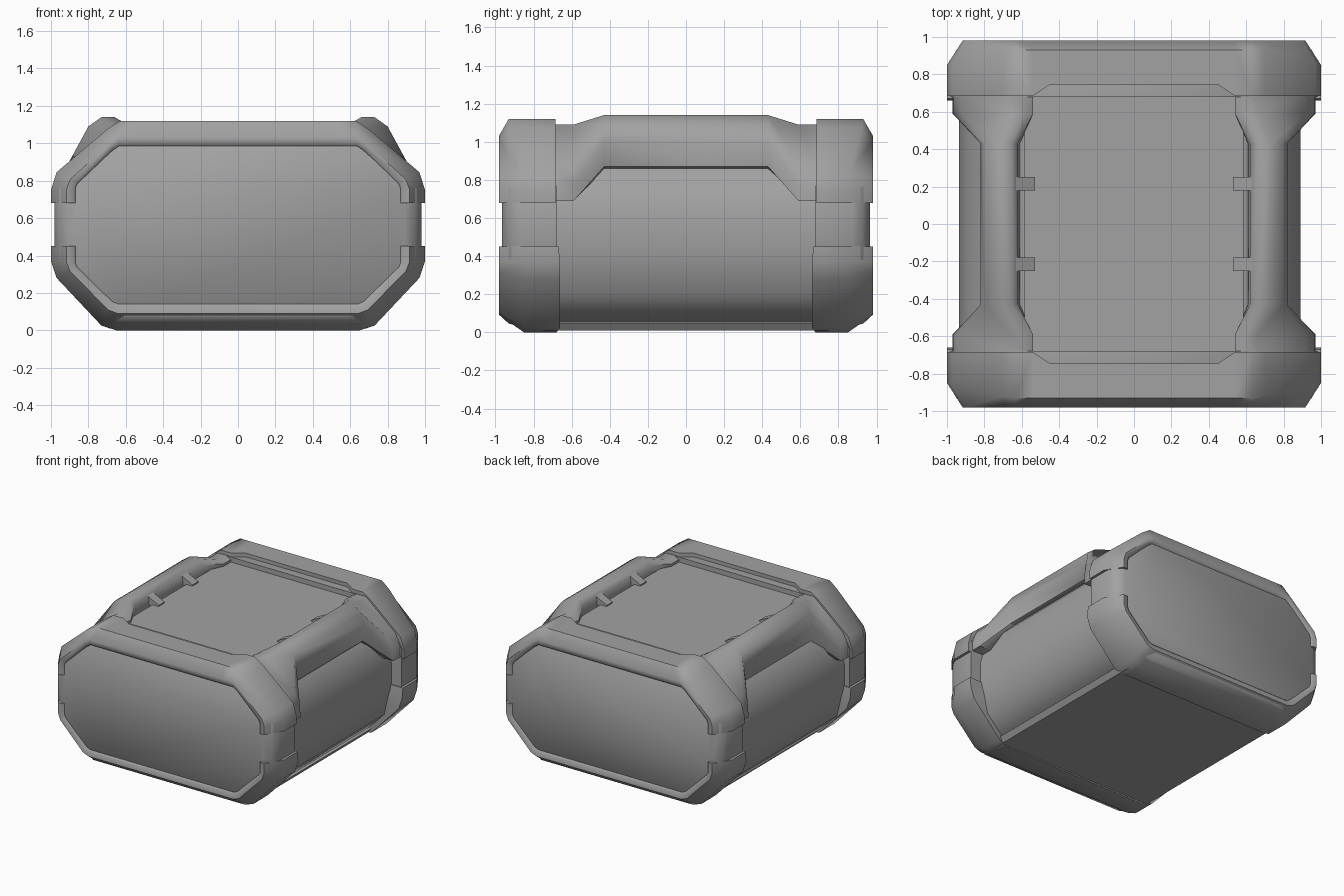
import bpy, bmesh, math
from mathutils import Vector

cube = bpy.data.objects.get("Cube")
if cube:
    bpy.data.objects.remove(cube, do_unlink=True)

grey = bpy.data.materials.new("plain_grey")
grey.use_nodes = True
colour = (0.36, 0.36, 0.36, 1)
grey.diffuse_color = colour
grey.node_tree.nodes["Principled BSDF"].inputs["Base Color"].default_value = colour


def loft(name, rings, angle=50):
    """Skin closed rings of equal length and cap both ends."""
    bm = bmesh.new()
    loops = [[bm.verts.new(p) for p in ring] for ring in rings]
    n = len(loops[0])
    for a, b in zip(loops, loops[1:]):
        for i in range(n):
            j = (i + 1) % n
            bm.faces.new((a[i], a[j], b[j], b[i]))
    bm.faces.new(loops[0])
    bm.faces.new(loops[-1])
    bmesh.ops.recalc_face_normals(bm, faces=bm.faces)
    mesh = bpy.data.meshes.new(name)
    bm.to_mesh(mesh)
    bm.free()
    ob = bpy.data.objects.new(name, mesh)
    bpy.context.collection.objects.link(ob)
    mesh.materials.append(grey)
    bpy.ops.object.select_all(action='DESELECT')
    ob.select_set(True)
    bpy.context.view_layer.objects.active = ob
    bpy.ops.object.shade_smooth_by_angle(angle=math.radians(angle))
    return ob


def extrude(name, profile, y0, y1, angle=50):
    return loft(name, [[(x, y, z) for x, z in profile] for y in (y0, y1)], angle)


def mirror(points):
    """Half outline from right to centre, continued on the left."""
    return points + [(-p[0], *p[1:]) for p in reversed(points)]


def guard(name, half, side):
    """Protective bar swept round part of an end face."""
    rings = []
    # station: outer x, outer z, inner x, inner z, back depth, shoulder depth
    stations = [(1, s) for s in half] + [(-1, s) for s in reversed(half)]
    for sx, (ox, oz, ix, iz, back, shoulder) in stations:
        section = [(0, back), (0, shoulder), (0.6, 0.98), (0.85, 0.977),
                   (1, 0.955), (1, back)]
        rings.append([(sx * (ox + (ix - ox) * t), side * y, oz + (iz - oz) * t)
                      for t, y in section])
    loft(name, rings, 55)


# Main barrel with softly curved sides, slightly wider on the right
flank = [(0.71, 0.05), (0.86, 0.20), (0.91, 0.42), (0.91, 0.62),
         (0.86, 0.80), (0.74, 0.92), (0.59, 1.0)]
barrel = [(x * 0.978, z) for x, z in flank]
barrel += [(-x * 1.027, z) for x, z in reversed(flank)]
extrude("body", barrel, -0.75, 0.75)

# Top panel and floor plate
extrude("top_panel", mirror([(0.585, 0.95), (0.585, 1.05)]), -0.78, 0.78)
extrude("floor_plate", mirror([(0.69, 0.01), (0.72, 0.05), (0.65, 0.08)]), -0.75, 0.75, 20)

# Ends: solid face plus upper and lower guards
end_outline = mirror([(0.66, 0.03), (0.94, 0.30), (0.98, 0.38), (0.98, 0.76),
                      (0.94, 0.83), (0.62, 1.09)])
upper = [(1.0, 0.68, 0.86, 0.68, 0.685, 0.85), (1.0, 0.75, 0.86, 0.76, 0.685, 0.85),
         (0.97, 0.845, 0.85, 0.78, 0.685, 0.86), (0.70, 1.075, 0.67, 0.955, 0.685, 0.92),
         (0.63, 1.12, 0.64, 0.975, 0.685, 0.93), (0.54, 1.12, 0.54, 0.975, 0.685, 0.93),
         (0.45, 1.12, 0.45, 0.975, 0.745, 0.93)]
lower = [(1.0, 0.45, 0.86, 0.45, 0.67, 0.85), (1.0, 0.37, 0.86, 0.36, 0.66, 0.85),
         (0.97, 0.28, 0.85, 0.34, 0.66, 0.85), (0.73, 0.025, 0.67, 0.165, 0.66, 0.85),
         (0.65, 0.0, 0.64, 0.15, 0.68, 0.85)]

for side, label in ((-1, "front"), (1, "back")):
    rings = []
    for y, k in ((0.68, 1), (0.87, 1), (0.93, 0.97), (0.965, 0.91)):
        rings.append([(x * k, side * y, 0.56 + (z - 0.56) * k) for x, z in end_outline])
    loft(label + "_end", rings)
    guard(label + "_upper_guard", upper, side)
    guard(label + "_lower_guard", lower, side)

# Side handles: slim grip flaring into broad shoulders
grip = [(0.61, 1.0), (0.62, 1.10), (0.66, 1.14), (0.73, 1.14),
        (0.80, 1.09), (0.82, 1.0), (0.81, 0.87), (0.76, 0.85), (0.68, 0.88)]
shoulder = [(0.54, 0.97), (0.54, 1.07), (0.58, 1.09), (0.66, 1.09),
            (0.92, 0.87), (0.965, 0.78), (0.97, 0.69), (0.85, 0.69), (0.70, 0.80)]
for sx, label in ((1, "left"), (-1, "right")):
    rings = []
    for y, outline in ((-0.70, shoulder), (-0.59, shoulder), (-0.43, grip),
                       (0.43, grip), (0.59, shoulder), (0.70, shoulder)):
        rings.append([(sx * x, y, z) for x, z in outline])
    loft(label + "_handle", rings, 45)
    # Wedge clips bridging the panel and the handle
    wedge = [(sx * x, z) for x, z in ((0.53, 1.03), (0.53, 1.06), (0.63, 1.11), (0.64, 1.03))]
    for y, place in ((-0.215, "front"), (0.215, "back")):
        extrude(label + "_" + place + "_clip", wedge, y - 0.037, y + 0.037, 30)
